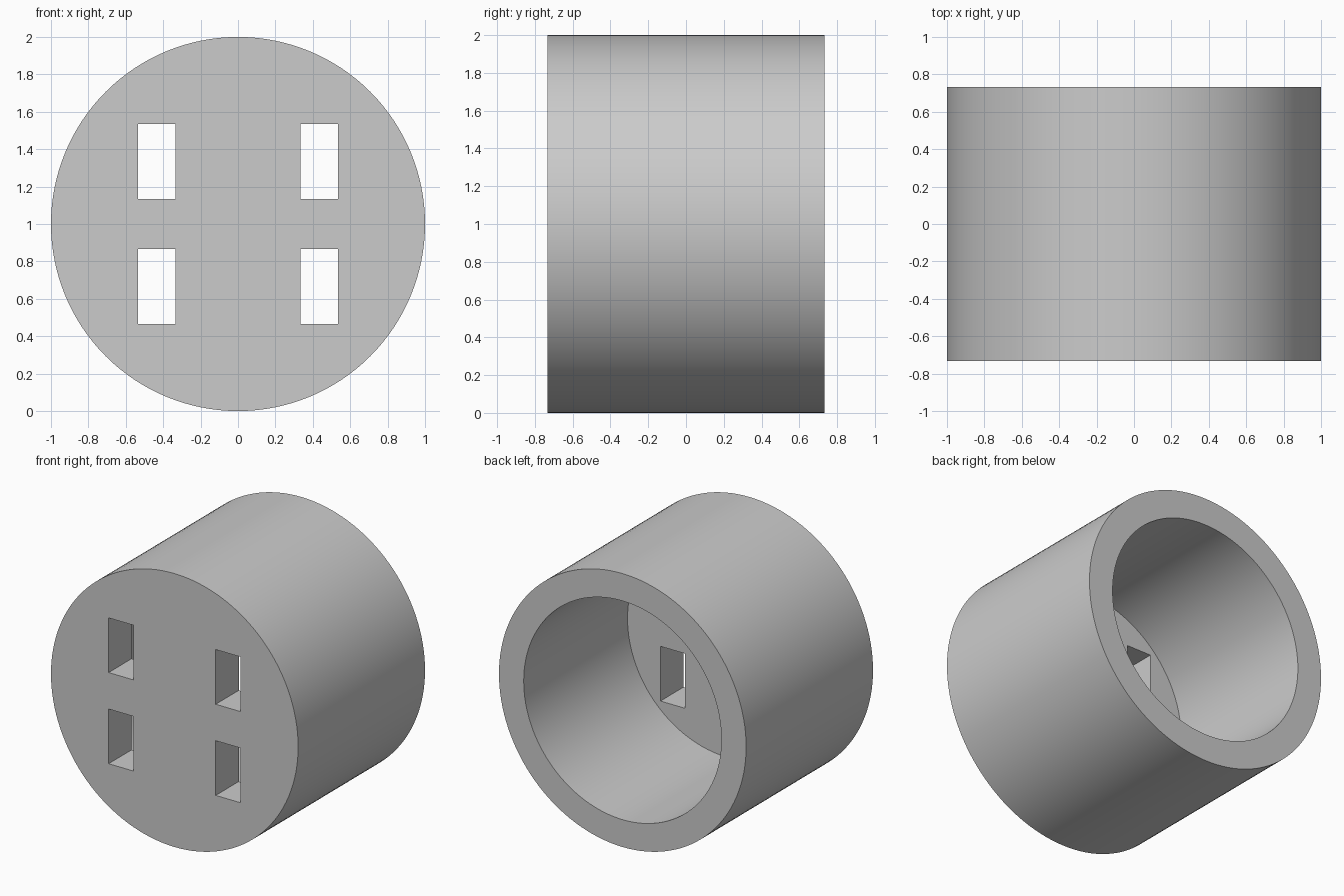
import bpy
import math

default_cube = bpy.data.objects.get("Cube")
if default_cube:
    bpy.data.objects.remove(default_cube, do_unlink=True)

UNIT = 1 / 15            # the part is laid out on a 15-unit radius
RADIUS, BORE, DEPTH, WALL = 15, 12, 22, 4
CENTRE_Z = 1.0
FRONT, BACK = -DEPTH / 2 * UNIT, DEPTH / 2 * UNIT

grey = bpy.data.materials.new("plain grey")
grey.use_nodes = True
colour = (0.6, 0.6, 0.6, 1)
grey.diffuse_color = colour
grey.node_tree.nodes["Principled BSDF"].inputs["Base Color"].default_value = colour


def drum(name, radius, y_front, y_back):
    """Cylinder lying along y."""
    bpy.ops.mesh.primitive_cylinder_add(
        vertices=128, radius=radius, depth=y_back - y_front,
        location=(0, (y_front + y_back) / 2, CENTRE_Z),
        rotation=(math.pi / 2, 0, 0))
    bpy.context.object.name = name
    return bpy.context.object


def cut(target, cutter):
    """Subtract the cutter from the target, then discard it."""
    cutter.hide_render = True
    modifier = target.modifiers.new(cutter.name, "BOOLEAN")
    modifier.operation = "DIFFERENCE"
    modifier.solver = "EXACT"
    modifier.object = cutter
    bpy.context.view_layer.objects.active = target
    bpy.ops.object.modifier_apply(modifier=modifier.name)
    bpy.data.objects.remove(cutter, do_unlink=True)


# Round body with a thick front wall and an open back
body = drum("round_cap", RADIUS * UNIT, FRONT, BACK)
cut(body, drum("cavity_cutter", BORE * UNIT, FRONT + WALL * UNIT, BACK + 0.2))

# Four upright slots through the front wall
for side in (-1, 1):
    for level in (-1, 1):
        bpy.ops.mesh.primitive_cube_add(
            size=1,
            location=(side * 6.5 * UNIT, FRONT + WALL / 2 * UNIT,
                      CENTRE_Z + level * 5 * UNIT))
        slot = bpy.context.object
        slot.name = "slot_cutter"
        slot.scale = (3 * UNIT, 2 * WALL * UNIT, 6 * UNIT)
        bpy.context.view_layer.update()
        cut(body, slot)

body.data.materials.clear()
body.data.materials.append(grey)

# Smooth round walls, crisp rims and slots
bpy.ops.object.select_all(action="DESELECT")
body.select_set(True)
bpy.context.view_layer.objects.active = body
bpy.ops.object.shade_smooth_by_angle(angle=math.radians(30))
